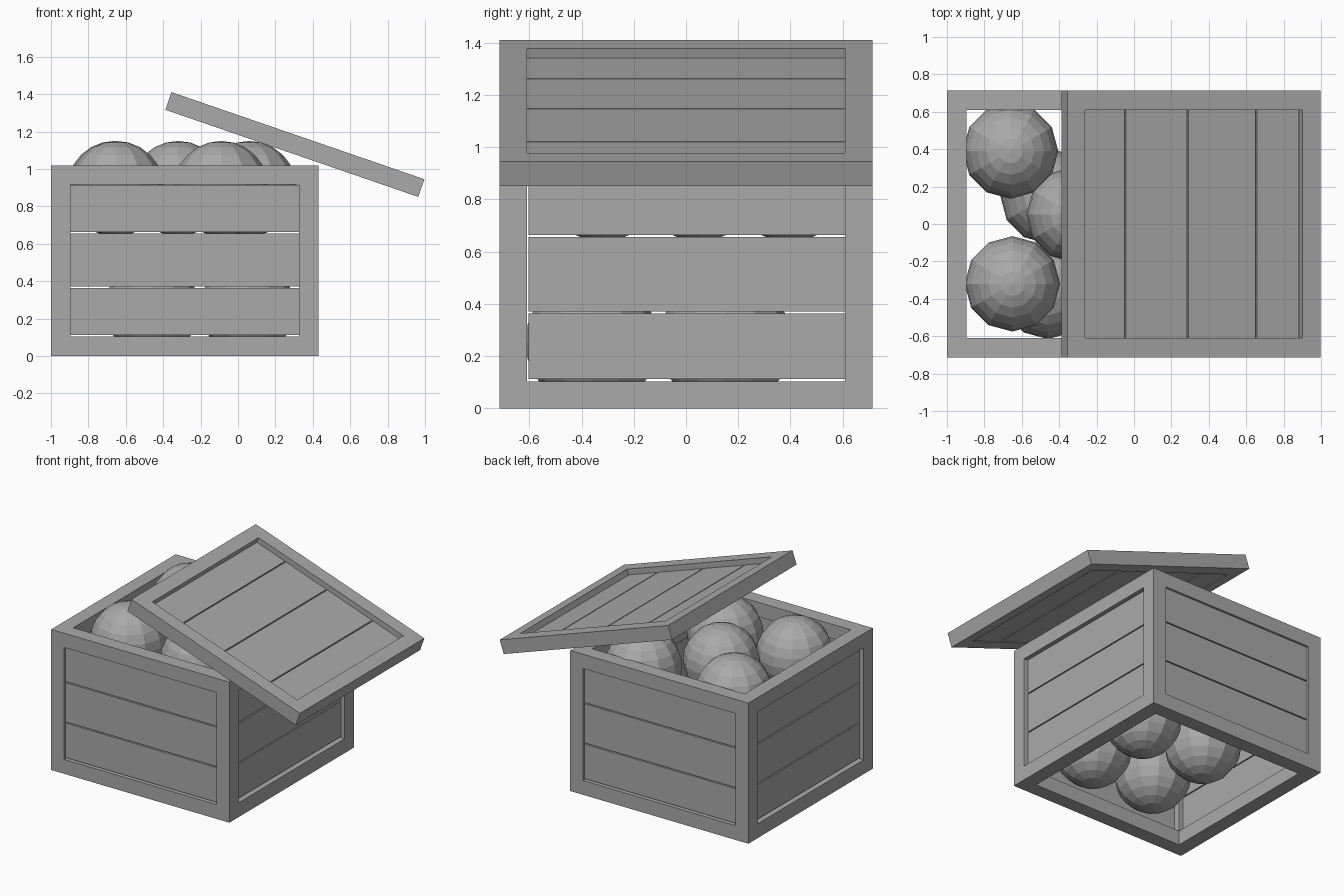
import bpy, bmesh
from math import radians
from itertools import product
from mathutils import Matrix, Vector

cube = bpy.data.objects.get("Cube")
if cube:
    bpy.data.objects.remove(cube, do_unlink=True)

grey = bpy.data.materials.new("plain grey")
grey.use_nodes = True
colour = (0.4, 0.4, 0.4, 1)
grey.diffuse_color = colour
grey.node_tree.nodes["Principled BSDF"].inputs["Base Color"].default_value = colour


def finish(name, bm):
    mesh = bpy.data.meshes.new(name)
    bm.to_mesh(mesh)
    bm.free()
    mesh.materials.append(grey)
    obj = bpy.data.objects.new(name, mesh)
    bpy.context.collection.objects.link(obj)
    return obj


def box(name, low, high):
    low, high = Vector(low), Vector(high)
    bm = bmesh.new()
    bmesh.ops.create_cube(bm, size=1, matrix=Matrix.Translation((low + high) / 2)
                          @ Matrix.Diagonal((*(high - low), 1)))
    return finish(name, bm)


def frame(name, *cuts):
    """One-piece beam frame: grid cells lying on at least two rims are solid."""
    counts = [len(c) - 1 for c in cuts]

    def solid(cell):
        if any(not 0 <= i < n for i, n in zip(cell, counts)):
            return False
        return sum(i in (0, n - 1) for i, n in zip(cell, counts)) >= 2

    bm = bmesh.new()
    for cell in filter(solid, product(*map(range, counts))):
        for axis, side in product(range(3), (0, 1)):
            near = list(cell)
            near[axis] += 2 * side - 1
            if solid(near):
                continue
            corners = []
            for step in ((0, 0), (1, 0), (1, 1), (0, 1)):
                corner = list(cell)
                corner[axis] += side
                corner[(axis + 1) % 3] += step[0]
                corner[(axis + 2) % 3] += step[1]
                corners.append(bm.verts.new([c[i] for c, i in zip(cuts, corner)]))
            bm.faces.new(corners if side else corners[::-1])
    bmesh.ops.remove_doubles(bm, verts=bm.verts[:], dist=0.0001)
    bmesh.ops.recalc_face_normals(bm, faces=bm.faces[:])
    return finish(name, bm)


# Crate frame
BEAM = 0.104
X0, X1, Y, TOP = -1.0, 0.43, 0.713, 1.02
IN0, IN1, INY = X0 + BEAM, X1 - BEAM, Y - BEAM
frame("crate_frame", (X0, IN0, IN1, X1), (-Y, -INY, INY, Y),
      (0, BEAM, TOP - BEAM, TOP))

# Wall planks, set back inside the frame openings
THICK = 0.045
for n, (z0, z1) in enumerate(((0.112, 0.363), (0.371, 0.656), (0.664, 0.915)), 1):
    a, b = Y - 0.015 - THICK, Y - 0.015
    box(f"front_plank_{n}", (IN0, -b, z0), (IN1, -a, z1))
    box(f"back_plank_{n}", (IN0, a, z0), (IN1, b, z1))
    for name, x in (("right_plank", X0 + 0.03), ("left_plank", X1 - 0.03 - THICK)):
        box(f"{name}_{n}", (x, 0.006 - INY, z0), (x + THICK, INY, z1))

# Tilted lid: frame and planks share one placement
HALF = (X1 - X0) / 2
INX = HALF - 0.1
lid = [frame("lid_frame", (-HALF, -INX, INX, HALF), (-Y, -INY, INY, Y), (-0.05, 0.05))]
for n, (u0, u1) in enumerate(((-INX, -0.378), (-0.37, -0.026), (-0.018, 0.362),
                              (0.37, INX - 0.006)), 1):
    lid.append(box(f"lid_plank_{n}", (u0, -INY, -0.045), (u1, INY, 0.01)))
for part in lid:
    part.location = (0.304, 0, 1.131)
    part.rotation_euler.y = radians(19)

# Balls: four on the bottom, five at the top
LOW, HIGH = 0.255, 0.895
balls = [(-0.46, 0.15, LOW), (-0.46, -0.36, LOW), (0.05, 0.15, LOW), (0.05, -0.36, LOW),
         (-0.66, 0.39, HIGH), (-0.65, -0.32, HIGH), (-0.32, 0.05, HIGH),
         (0.06, 0.4, HIGH), (-0.09, -0.32, HIGH)]
for n, place in enumerate(balls, 1):
    bm = bmesh.new()
    bmesh.ops.create_uvsphere(bm, u_segments=12, v_segments=12, radius=0.255)
    finish(f"ball_{n}", bm).location = place
